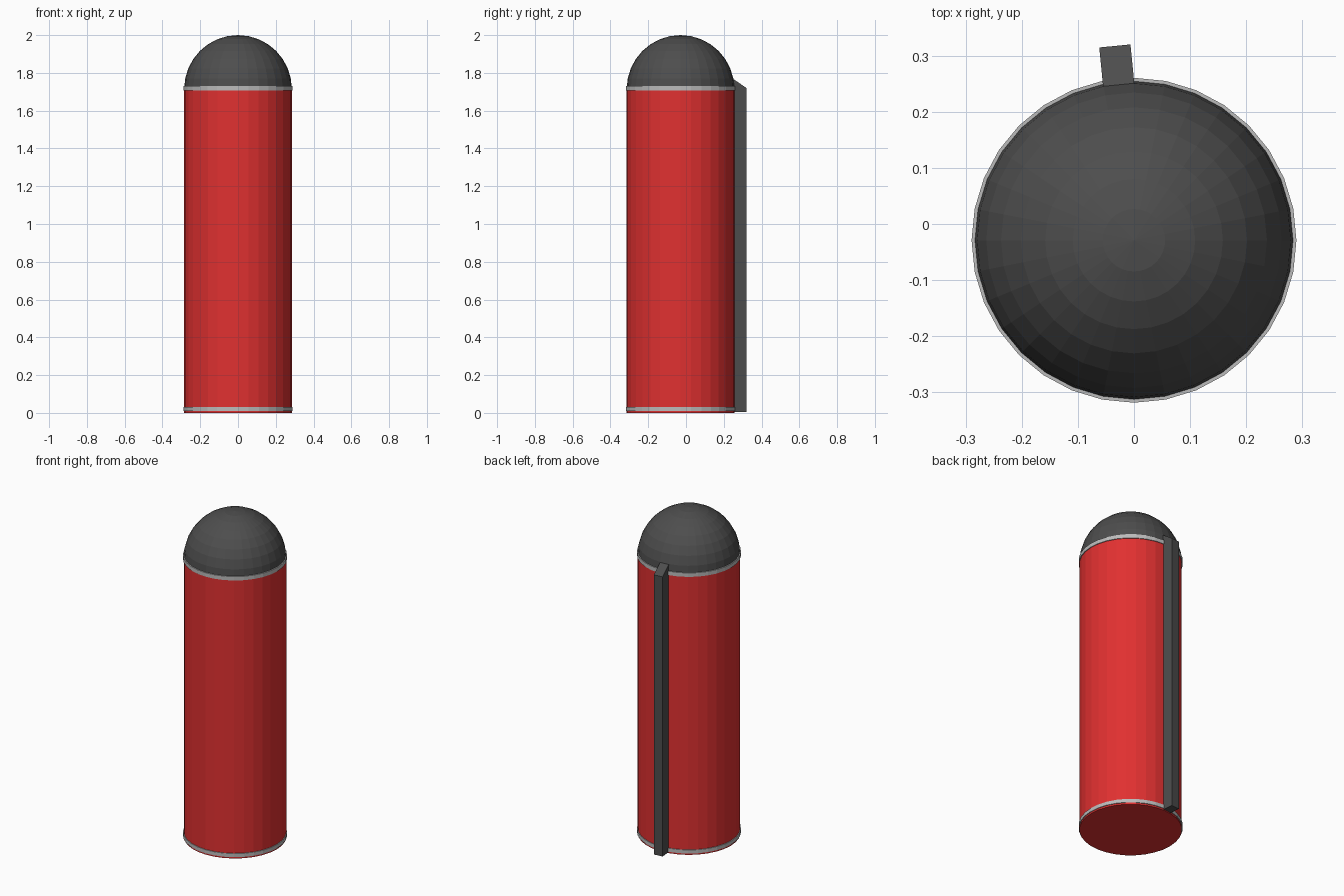
import bpy, bmesh
from math import sin, cos, pi, radians

if "Cube" in bpy.data.objects:
    bpy.data.objects.remove(bpy.data.objects["Cube"])

SIDES = 32
CY = -0.029      # the round body sits slightly forward of the rear rail
R = 0.285        # body radius
DOME_Z = 1.715   # where the dome starts


def material(name, rgb):
    m = bpy.data.materials.new(name)
    m.diffuse_color = (*rgb, 1)
    m.use_nodes = True
    m.node_tree.nodes["Principled BSDF"].inputs["Base Color"].default_value = m.diffuse_color
    return m


red = material("red_paint", (0.75, 0.03, 0.03))
dark = material("dark_grey", (0.075, 0.075, 0.075))
light = material("light_grey", (0.5, 0.5, 0.5))


def finish(name, bm, mat):
    bmesh.ops.recalc_face_normals(bm, faces=bm.faces)
    me = bpy.data.meshes.new(name)
    bm.to_mesh(me)
    bm.free()
    ob = bpy.data.objects.new(name, me)
    bpy.context.collection.objects.link(ob)
    me.materials.append(mat)
    return ob


def lathe(name, profile, mat, closed=False):
    """Spin (radius, z) points around the vertical axis, flat shaded."""
    bm = bmesh.new()
    vs = [bm.verts.new((0, r, z)) for r, z in profile]
    edges = [bm.edges.new(p) for p in zip(vs, vs[1:])]
    if closed:
        edges.append(bm.edges.new((vs[-1], vs[0])))
    bmesh.ops.spin(bm, geom=vs + edges, cent=(0, 0, 0), axis=(0, 0, 1),
                   angle=2 * pi, steps=SIDES)
    bmesh.ops.remove_doubles(bm, verts=bm.verts, dist=1e-4)
    ob = finish(name, bm, mat)
    ob.location.y = CY
    return ob


# Red column with a closed underside
lathe("body", [(0, 0), (R, 0), (R, DOME_Z)], red)

# Hemispherical cap, eight rings from rim to pole
lathe("dome", [(R * cos(i * pi / 16), DOME_Z + R * sin(i * pi / 16))
               for i in range(8)] + [(0, DOME_Z + R)], dark)

# Thin trim rings at the foot and below the dome
for name, z0, z1 in (("lower_ring", 0.01, 0.032), ("upper_ring", 1.707, 1.731)):
    lathe(name, [(R - 0.004, z0), (0.2895, z0), (0.2895, z1), (R - 0.004, z1)],
          light, closed=True)

# Rear rail, one facet wide, with a sloping top that meets the dome
half = R * sin(pi / SIDES)
side = [(0.275, 0.005), (0.348, 0.005), (0.348, 1.72), (0.275, 1.77)]
bm = bmesh.new()
face = bm.faces.new([bm.verts.new((-half, y, z)) for y, z in side])
ext = bmesh.ops.extrude_face_region(bm, geom=[face], use_keep_orig=True)
bmesh.ops.translate(bm, vec=(2 * half, 0, 0),
                    verts=[g for g in ext["geom"] if isinstance(g, bmesh.types.BMVert)])
rail = finish("rear_rail", bm, dark)
rail.location.y = CY
rail.rotation_euler.z = radians(180 / SIDES)
